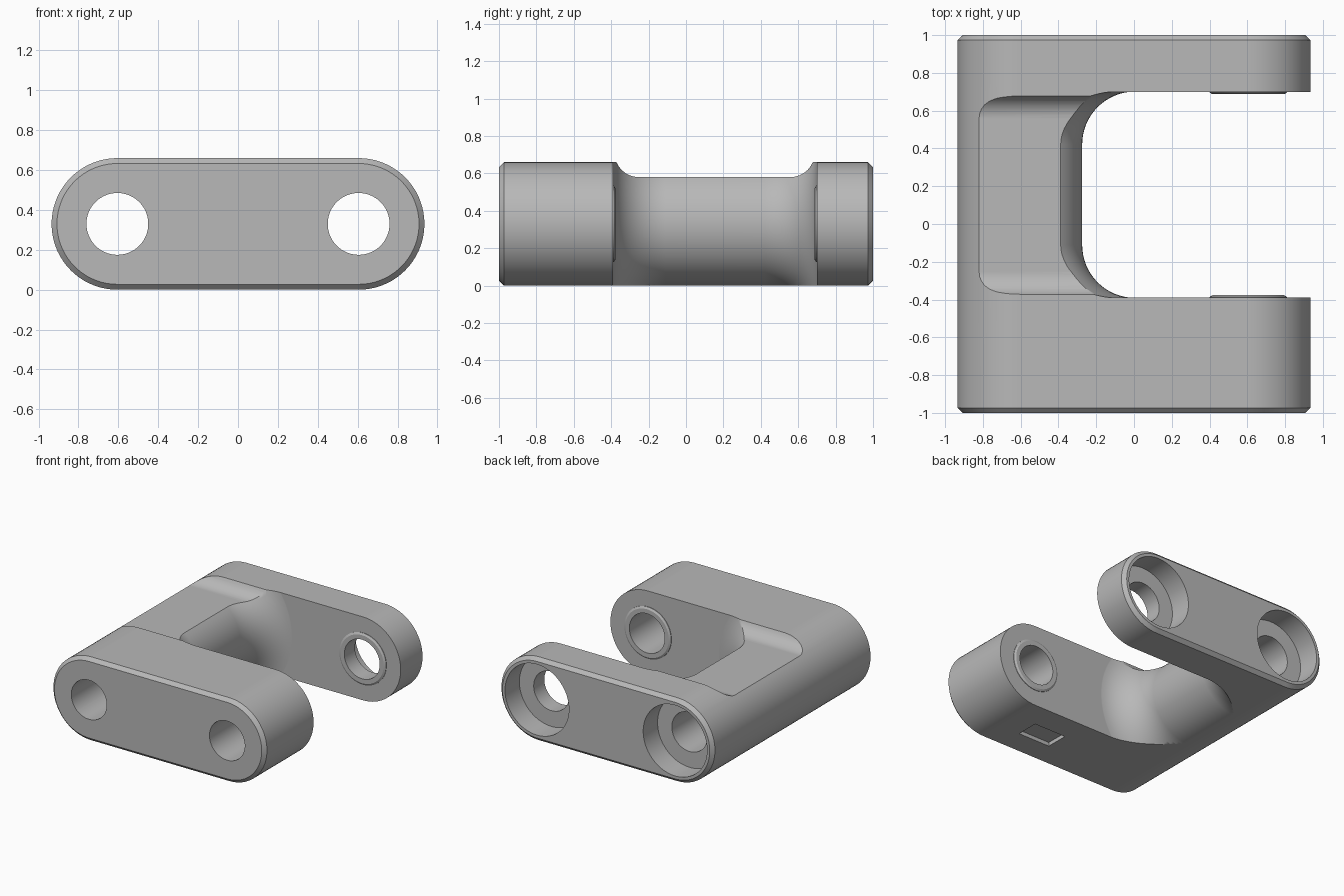
import bpy, bmesh
from math import sin, cos, pi
from mathutils import Vector

if "Cube" in bpy.data.objects:
    bpy.data.objects.remove(bpy.data.objects["Cube"], do_unlink=True)

R = 0.33                     # outer radius of the link
CX = 0.605                   # distance of each pin axis from the middle
FRONT, BACK = -0.39, 0.70    # inner walls of the two arms
FILLET = 0.28
PIN = 0.155

metal = bpy.data.materials.new("light_grey")
metal.use_nodes = True
grey = (0.48, 0.48, 0.48, 1)
metal.diffuse_color = grey
metal.node_tree.nodes["Principled BSDF"].inputs["Base Color"].default_value = grey


def loft(name, rings):
    """Closed solid through a list of equal-length point rings."""
    bm = bmesh.new()
    loops = [[bm.verts.new(p) for p in ring] for ring in rings]
    n = len(loops[0])
    for a, b in zip(loops, loops[1:]):
        for i in range(n):
            j = (i + 1) % n
            bm.faces.new((a[i], a[j], b[j], b[i]))
    bm.faces.new(loops[0])
    bm.faces.new(loops[-1])
    bmesh.ops.recalc_face_normals(bm, faces=bm.faces)
    mesh = bpy.data.meshes.new(name)
    bm.to_mesh(mesh)
    bm.free()
    mesh.materials.append(metal)
    ob = bpy.data.objects.new(name, mesh)
    bpy.context.collection.objects.link(ob)
    return ob


def lathe(name, profile, cx, n=72):
    """Turn (y, radius) pairs about a pin axis."""
    return loft(name, [[(cx + r * cos(2 * pi * (i + 0.5) / n), y, R + r * sin(2 * pi * (i + 0.5) / n))
                        for i in range(n)] for y, r in profile])


def block(name, lo, hi):
    (x0, y0, z0), (x1, y1, z1) = lo, hi
    return loft(name, [[(x0, y0, z), (x1, y0, z), (x1, y1, z), (x0, y1, z)] for z in (z0, z1)])


def combine(target, tool, operation):
    mod = target.modifiers.new("combine", 'BOOLEAN')
    mod.operation, mod.solver, mod.object = operation, 'EXACT', tool
    bpy.context.view_layer.objects.active = target
    bpy.ops.object.modifier_apply(modifier=mod.name)
    bpy.data.objects.remove(tool, do_unlink=True)


def stadium(y, r, n=36):
    right = [Vector((CX + r * cos(a), y, R + r * sin(a)))
             for a in (pi * i / n - pi / 2 for i in range(n + 1))]
    return right + [Vector((-p.x, y, 2 * R - p.z)) for p in right]


# Chamfered stadium-shaped body
C = 0.027
link = loft("link_body", [stadium(-1, R - C), stadium(C - 1, R),
                          stadium(1 - C, R), stadium(1, R - C)])

# Gap between the arms, leaving a round bridge with flared ends
steps = [i / 16 * pi / 2 for i in range(17)]
flare = [(FRONT - 0.001 + FILLET * (1 - sin(a)), R + 0.001 + FILLET * (1 - cos(a)))
         for a in reversed(steps)]
flare.reverse()
flare = sorted(flare)
mirrored = [(FRONT + BACK - y, r) for y, r in reversed(flare)]
wide = R + 0.001 + FILLET
bridge = lathe("bridge_form", [(FRONT - 0.1, wide)] + flare + mirrored + [(BACK + 0.1, wide)], -CX)
gap = block("gap_cutter", (-CX, FRONT, -0.5), (1.2, BACK, 1.2))
combine(gap, bridge, 'DIFFERENCE')
combine(link, gap, 'DIFFERENCE')

# Shallow filleted recess across the top of the bridge
F, FLOOR = 0.13, 0.58
y0, y1 = FRONT + 0.008, BACK - 0.012
arc = [(F * (1 - sin(a)), FLOOR + F * (1 - cos(a))) for a in steps[::2]]
side = [(y0 + d, z) for d, z in reversed(arc)] + [(y1 - d, z) for d, z in arc]
side += [(y1, 0.9), (y0, 0.9)]
combine(link, loft("recess_cutter", [[(x, y, z) for y, z in side] for x in (-1.2, 0.1)]), 'DIFFERENCE')

# Raised bearing faces on the inner walls of the arms
for wall, out in ((FRONT, 1), (BACK, -1)):
    boss = lathe("boss", [(wall - 0.05 * out, 0.205), (wall + 0.004 * out, 0.205),
                          (wall + 0.013 * out, 0.19)], CX)
    combine(link, boss, 'UNION')

# Pin holes, counterbored from the back
for cx in (-CX, CX):
    pin = lathe("pin_cutter", [(-1.2, PIN), (0.82, PIN), (0.82, 0.28), (1.2, 0.28)], cx)
    combine(link, pin, 'DIFFERENCE')

# Small pocket under the front arm
combine(link, block("pocket_cutter", (0.15, -0.78, -0.1), (0.43, -0.6, 0.03)), 'DIFFERENCE')

# Smooth shading with crisp edges
bpy.ops.object.select_all(action='DESELECT')
link.select_set(True)
bpy.context.view_layer.objects.active = link
bpy.ops.object.shade_smooth_by_angle(angle=pi / 6)
link.modifiers.new("even_normals", 'WEIGHTED_NORMAL').keep_sharp = True
